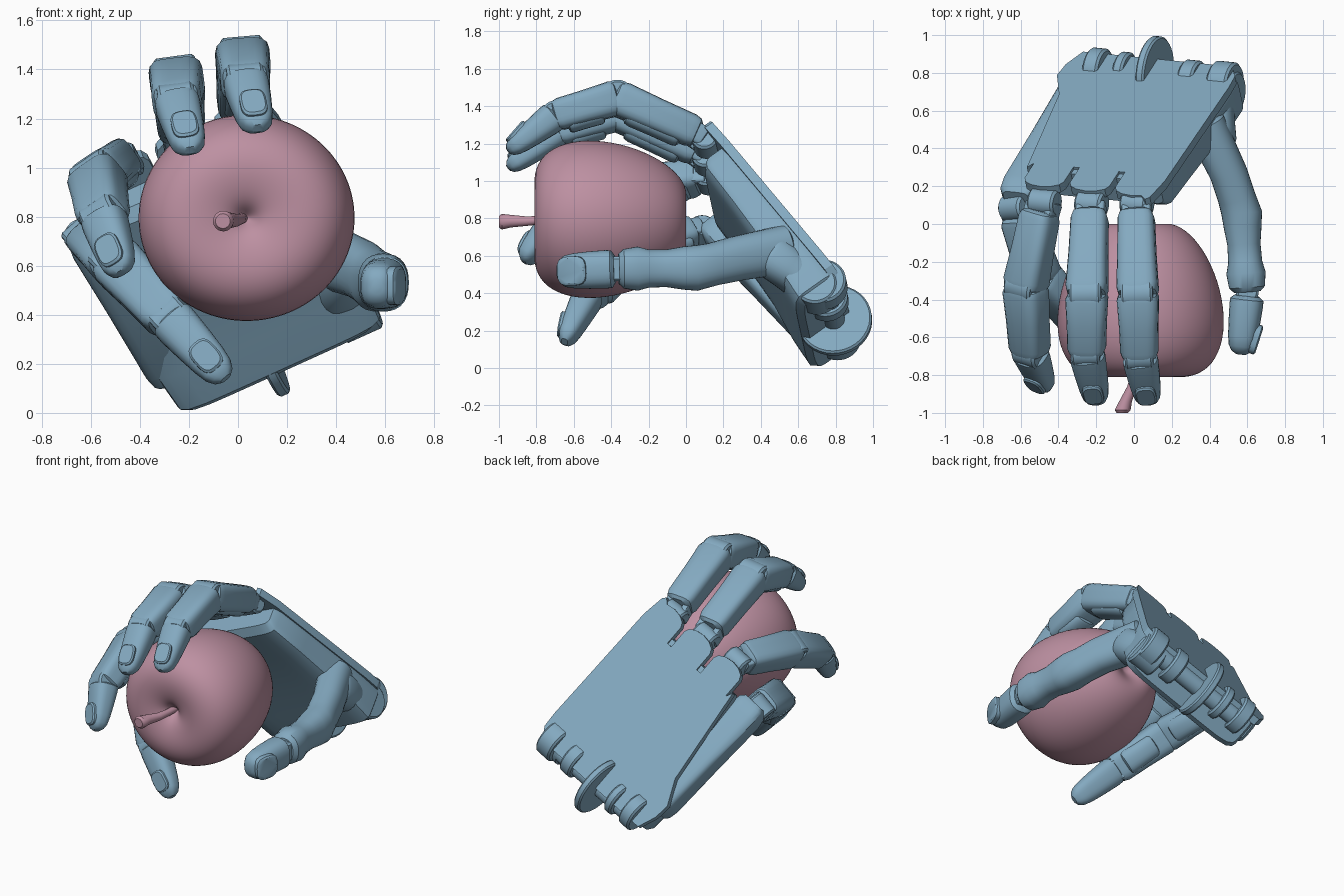
import bpy, bmesh
from math import sin, cos, pi, radians
from mathutils import Vector as V

if "Cube" in bpy.data.objects:
    bpy.data.objects.remove(bpy.data.objects["Cube"])

def material(name, col):
    m = bpy.data.materials.new(name)
    m.diffuse_color = (*col, 1)
    m.use_nodes = True
    m.node_tree.nodes["Principled BSDF"].inputs["Base Color"].default_value = m.diffuse_color
    return m

BLUE = material("blue_shell", (0.23, 0.40, 0.53))
PINK = material("fruit_skin", (0.51, 0.28, 0.36))

# Hand frame: ACROSS the palm, ALONG towards the fingers, NORMAL out of the back
ALONG = V((-.38, -.59, .71)).normalized()
ACROSS = V((.91, -.09, .41))
ACROSS = (ACROSS - ALONG * ACROSS.dot(ALONG)).normalized()
NORMAL = ALONG.cross(ACROSS)
ORIGIN = V((.53, .82, .50))

def hand(u, v, n=0):
    return ORIGIN + ACROSS * u + ALONG * v + NORMAL * n

def finish(name, bm, mat=BLUE, angle=35):
    bmesh.ops.recalc_face_normals(bm, faces=bm.faces)
    me = bpy.data.meshes.new(name)
    bm.to_mesh(me)
    bm.free()
    ob = bpy.data.objects.new(name, me)
    bpy.context.collection.objects.link(ob)
    me.materials.append(mat)
    bpy.ops.object.select_all(action='DESELECT')
    ob.select_set(True)
    bpy.context.view_layer.objects.active = ob
    bpy.ops.object.shade_smooth_by_angle(angle=radians(angle))
    return ob

def loft(name, rings, power=3.0, mat=BLUE, count=28):
    """Skin rings of (centre, x axis, y axis, half width, half height)."""
    bm = bmesh.new()
    loops = []
    for c, x, y, w, h in rings:
        loop = []
        for i in range(count):
            t = 2 * pi * i / count
            k = (abs(cos(t)) ** power + abs(sin(t)) ** power) ** (-1 / power)
            loop.append(bm.verts.new(c + x * (w * k * cos(t)) + y * (h * k * sin(t))))
        loops.append(loop)
    for a, b in zip(loops, loops[1:]):
        for i in range(count):
            j = (i + 1) % count
            bm.faces.new((a[i], a[j], b[j], b[i]))
    bm.faces.new(loops[0])
    bm.faces.new(loops[-1])
    return finish(name, bm, mat)

BONE = [(0, .68), (.03, .9), (.10, 1), (.5, .98), (.89, 1), (.97, .9), (1, .68)]
TIP = [(0, .72), (.06, .98), (.15, 1), (.45, .96), (.7, .90), (.86, .80), (.95, .60), (1, .30)]

def phalanx(name, p, q, s, start, end, shape=BONE, power=4.2):
    d = (q - p).normalized()
    s = (s - d * s.dot(d)).normalized()
    up = d.cross(s)
    loft(name, [(p.lerp(q, t), s, up,
                 k * (start[0] + (end[0] - start[0]) * t),
                 k * (start[1] + (end[1] - start[1]) * t)) for t, k in shape], power)
    return d, s, up

def disc(name, c, axis, r, width):
    axis = axis.normalized()
    x = axis.orthogonal().normalized()
    y = axis.cross(x)
    b = min(.012, width / 5)
    loft(name, [(c + axis * t, x, y, r - e, r - e) for t, e in
                ((-width / 2, b), (-width / 2 + b, 0), (width / 2 - b, 0), (width / 2, b))], 2, count=36)

def nail(name, p, q, d, s, up, hw, hl, height, t=.7):
    c = p.lerp(q, t) + up * height
    along = (d - up * .2).normalized()
    out = s.cross(along).normalized()
    out = out if out.dot(up) > 0 else -out
    loft(name, [(c + out * t, s, along, hw * k, hl * k) for t, k in
                ((-.03, 1), (.004, 1), (.012, .86))], 3.2)

# Four fingers: knuckle, middle joint, end joint, tip
FINGERS = {
    "index": [(.01, .13, 1.225), (.02, -.37, 1.445), (.03, -.70, 1.35), (.08, -.95, 1.16)],
    "middle": [(-.23, .13, 1.13), (-.25, -.37, 1.365), (-.25, -.68, 1.27), (-.195, -.95, 1.07)],
    "ring": [(-.48, .14, 1.03), (-.575, -.33, .96), (-.55, -.68, .80), (-.475, -.87, .57)],
    "little": [(-.63, .11, .74), (-.50, -.28, .62), (-.28, -.52, .39), (-.05, -.65, .14)],
}
for name, pts in FINGERS.items():
    k, m, e, t = [V(p) for p in pts]
    s = (m - k).cross(t - m).normalized()
    d1, d2 = (m - k).normalized(), (e - m).normalized()
    phalanx(name + "_proximal", k + d1 * .07, m + d1 * .02, s, (.096, .085), (.112, .096))
    phalanx(name + "_middle", m - d2 * .01, e + d2 * .01, s, (.112, .096), (.099, .084))
    d, x, up = phalanx(name + "_tip", e, t, s, (.094, .085), (.082, .06), TIP, 2.8)
    nail(name + "_nail", e, t, d, x, up, .054, .07, .060)
    # Soft grip pads on the inner side and joint pins
    for part, p, q, dd in (("proximal", k, m, d1), ("middle", m, e, d2)):
        drop = dd.cross(s) * -.055
        phalanx(name + "_" + part + "_pad", p.lerp(q, .27) + drop, p.lerp(q, .85) + drop,
                s, (.078, .06), (.082, .06), power=2.5)
    disc(name + "_joint", m, s, .090, .17)
    disc(name + "_end_joint", e, s, .076, .15)
    axis = ACROSS if name != "little" else s
    pin = k - NORMAL * .03
    disc(name + "_knuckle", pin, axis, .07, .15)
    for side in (-1, 1):
        c = axis * (side * .06)
        phalanx(name + "_fork", pin + c, k + c + d1 * .16, s, (.025, .055), (.025, .055))

# Thumb
T = V((0, 0, -1))
a, b, c, e, t = [V(p) for p in ((.36, .56, .64), (.50, .27, .585), (.57, .06, .535),
                               (.60, -.36, .53), (.565, -.69, .515))]
axes = [(p, (q - p).normalized()) for p, q in ((a, b), (b, c), (c, e), (e, t))]
rings = []
for p, d, w, h in ((a, axes[0][1], .08, .07), (a.lerp(b, .1), axes[0][1], .13, .11),
                   (b, axes[1][1], .12, .10), (b.lerp(c, .6), axes[1][1], .115, .10),
                   (c, axes[2][1], .122, .108), (c.lerp(e, .18), axes[2][1], .115, .10),
                   (c.lerp(e, .4), axes[2][1], .100, .088), (c.lerp(e, .62), axes[2][1], .102, .09),
                   (c.lerp(e, .76), axes[2][1], .118, .104), (c.lerp(e, .94), axes[2][1], .105, .095),
                   (e, axes[2][1], .08, .07)):
    s = (T - d * T.dot(d)).normalized()
    rings.append((p, s, d.cross(s), w, h))
loft("thumb_lower", rings, 2.4)
d, s, up = phalanx("thumb_tip", e - V((.0, .02, 0)), t, T, (.102, .09), (.106, .085), TIP, 2.6)
nail("thumb_nail", e, t, d, s, up, .078, .08, .078, .74)
disc("thumb_pin", e, T, .06, .13)

# Palm back plate with rounded knuckle lobes and slots between them
outline = [(-.02, -.02), (.03, .06), (.035, .16), (.015, 1.0), (-.01, 1.15), (-.03, 1.17)]
for u in (-.12, -.385, -.65):
    arc = [(u + .115 * cos(pi * i / 6), 1.09 + .06 * sin(pi * i / 6)) for i in range(7)]
    outline += arc[2:] if u == -.12 else [(u + .115, .96)] + arc
    outline += [(u - .115, .96)]
outline += [(-.79, 1.0), (-.87, .36), (-.95, .2), (-.94, .1), (-.89, -.02)]
bm = bmesh.new()
face = bm.faces.new([bm.verts.new(hand(u, v)) for u, v in outline])
ext = bmesh.ops.extrude_face_region(bm, geom=[face])
bmesh.ops.translate(bm, vec=NORMAL * -.05,
                    verts=[g for g in ext["geom"] if isinstance(g, bmesh.types.BMVert)])
finish("palm_back_plate", bm, angle=25)

# Palm body: left, right, position along, thickness
loft("palm_body", [(hand((l + r) / 2, v, -.015 - th / 2), ACROSS, NORMAL, (r - l) / 2, th / 2)
                   for l, r, v, th in ((-.87, -.02, -.01, .24), (-.89, .02, .025, .27), (-.91, .03, .2, .25),
                                       (-.85, .025, .4, .22), (-.81, .015, .7, .20), (-.79, .005, .95, .19),
                                       (-.77, -.02, 1.0, .15))], 7, count=48)

# Little finger metacarpal and thumb mound
phalanx("little_metacarpal", hand(-.86, .12, -.13), V((-.62, .125, .765)), ACROSS, (.09, .10), (.11, .085), power=5)
phalanx("thumb_mound", hand(-.12, .12, -.14), V((.43, .43, .62)), ACROSS, (.13, .11), (.11, .12), power=2.4)
disc("thumb_base_hub", V((.47, .70, .42)), ACROSS, .115, .17)

# Wrist lugs and the large wrist disc
for name, u, v, n, r, w in (("wrist_disc", -.48, .0, -.085, .20, .05), ("wrist_lug_right", -.06, .03, -.09, .125, .12),
                            ("wrist_lug_inner_right", -.25, .03, -.09, .115, .09),
                            ("wrist_lug_inner_left", -.64, .03, -.08, .115, .06),
                            ("wrist_lug_left", -.79, .04, -.07, .12, .09)):
    disc(name, hand(u, v, n), ACROSS, r, w)
loft("wrist_axle", [(hand(u, .0, -.09), ALONG, NORMAL, .06, .06) for u in (-.82, -.05)], 2)

# Apple: lathe around the y axis, then smoothed
profile = [(.0, -.71), (.025, -.735), (.06, -.775), (.13, -.805), (.25, -.818), (.365, -.77), (.434, -.65),
           (.451, -.49), (.415, -.30), (.335, -.13), (.235, -.022), (.14, .012), (.07, -.02), (0, -.06)]
bm = bmesh.new()
pv = [bm.verts.new((.035 + r, y, .795)) for r, y in profile]
edges = [bm.edges.new(p) for p in zip(pv, pv[1:])]
bmesh.ops.spin(bm, geom=pv + edges, cent=(.035, 0, .795), axis=(0, 1, 0), angle=2 * pi, steps=32)
bmesh.ops.remove_doubles(bm, verts=bm.verts, dist=.0005)
for v in bm.verts:
    v.co.z = .795 + (v.co.z - .795) * .955
apple = finish("apple", bm, PINK, 180)
apple.modifiers.new("smooth", 'SUBSURF').levels = 2
apple.modifiers["smooth"].render_levels = 2

# Apple stem
X, Z = V((1, 0, 0)), V((0, 0, 1))
loft("apple_stem", [(V((x, y, z)), X, Z, r, r) for x, y, z, r in
                    ((.02, -.68, .795, .022), (.01, -.78, .79, .022), (-.01, -.86, .785, .026),
                     (-.045, -.94, .785, .034), (-.06, -.985, .782, .042), (-.062, -1.0, .782, .03))], 2, PINK)
